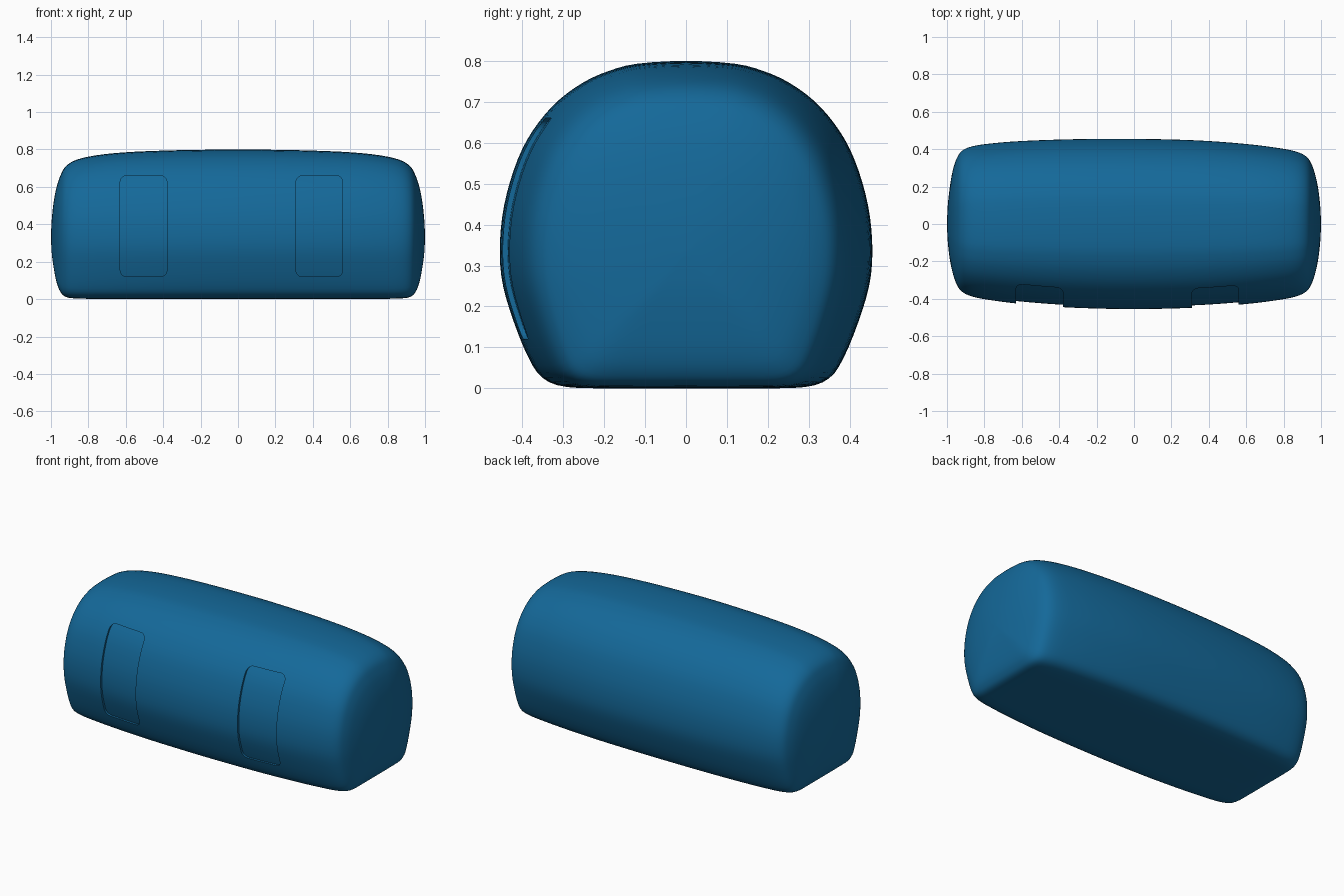
import bpy, bmesh, math

if "Cube" in bpy.data.objects:
    bpy.data.objects.remove(bpy.data.objects["Cube"])

# Half cross-section (y, z), from bottom centre to top centre
HALF = [(0, 0), (0.17, 0), (0.29, 0.003), (0.35, 0.025), (0.385, 0.075), (0.42, 0.16),
        (0.447, 0.25), (0.455, 0.33), (0.449, 0.42), (0.43, 0.505), (0.40, 0.585),
        (0.36, 0.65), (0.31, 0.705), (0.25, 0.748), (0.19, 0.775), (0.12, 0.793), (0, 0.80)]
MID = 0.33

# Distance from centre, then scale of: sides, fuller rear-left side, top, bottom
STATIONS = [(0, 1, 1, 1, 1), (0.2, 0.993, 1, 0.996, 1), (0.4, 0.975, 0.992, 0.987, 1),
            (0.6, 0.94, 0.975, 0.968, 0.998), (0.75, 0.9, 0.95, 0.936, 0.995),
            (0.86, 0.855, 0.915, 0.885, 0.99), (0.92, 0.795, 0.86, 0.81, 0.965),
            (0.95, 0.70, 0.76, 0.70, 0.88), (0.97, 0.57, 0.62, 0.57, 0.73),
            (0.985, 0.41, 0.43, 0.41, 0.5), (0.996, 0.2, 0.21, 0.2, 0.25), (1, 0, 0, 0, 0)]


def spline(pts, steps, closed=False):
    """Catmull-Rom curve through points of any dimension."""
    n, out = len(pts), []
    for i in range(n if closed else n - 1):
        ids = [(i + k) % n if closed else min(max(i + k, 0), n - 1) for k in (-1, 0, 1, 2)]
        a, b, c, d = (pts[j] for j in ids)
        for s in range(steps):
            t = s / steps
            out.append(tuple(0.5 * (2 * q + (r - p) * t + (2 * p - 5 * q + 4 * r - u) * t * t
                                    + (3 * q - p - 3 * r + u) * t ** 3)
                             for p, q, r, u in zip(a, b, c, d)))
    return out if closed else out + [pts[-1]]


def make_object(name, bm):
    bmesh.ops.recalc_face_normals(bm, faces=bm.faces)
    mesh = bpy.data.meshes.new(name)
    bm.to_mesh(mesh)
    bm.free()
    ob = bpy.data.objects.new(name, mesh)
    bpy.context.collection.objects.link(ob)
    return ob


def loft_body(name, shift=0.0):
    ring = spline(HALF + [(-y, z) for y, z in HALF[-2:0:-1]], 3, closed=True)
    left = [(-x, s, b, t, u) for x, s, b, t, u in STATIONS[:0:-1]]
    right = [(x, s, s, t, u) for x, s, b, t, u in STATIONS]
    bm = bmesh.new()
    rows = []
    for x, front, back, top, bottom in spline(left + right, 4):
        rows.append([bm.verts.new((x, y * (back if y > 0 else front) + shift,
                                   MID + (z - MID) * (top if z > MID else bottom)))
                     for y, z in ring])
    n = len(ring)
    for a, b in zip(rows, rows[1:]):
        for i in range(n):
            j = (i + 1) % n
            bm.faces.new((a[i], a[j], b[j], b[i]))
    bmesh.ops.remove_doubles(bm, verts=bm.verts, dist=1e-5)
    return make_object(name, bm)


def panel_cutter(name, cx):
    """Rounded rectangle extruded along y."""
    w, h, r, cz = 0.125, 0.27, 0.035, 0.39
    bm = bmesh.new()
    outline = []
    for k, (sx, sz) in enumerate([(1, 1), (-1, 1), (-1, -1), (1, -1)]):
        for i in range(7):
            a = math.radians(90 * k + 15 * i)
            outline.append(bm.verts.new((cx + sx * (w - r) + r * math.cos(a), -0.6,
                                         cz + sz * (h - r) + r * math.sin(a))))
    face = bm.faces.new(outline)
    ext = bmesh.ops.extrude_face_region(bm, geom=[face])
    for v in ext["geom"]:
        if isinstance(v, bmesh.types.BMVert):
            v.co.y = -0.2
    return make_object(name, bm)


def subtract(target, cutter):
    mod = target.modifiers.new("cut", 'BOOLEAN')
    mod.operation = 'DIFFERENCE'
    mod.solver = 'EXACT'
    mod.object = cutter
    bpy.context.view_layer.update()
    dg = bpy.context.evaluated_depsgraph_get()
    mesh = bpy.data.meshes.new_from_object(target.evaluated_get(dg))
    target.modifiers.clear()
    target.data = mesh


# Rounded pod body
body = loft_body("pod_body")

# Shallow recessed panels that follow the curved front
core = loft_body("recess_floor_helper", shift=0.013)
for cx in (-0.505, 0.435):
    cutter = panel_cutter("panel_cutter", cx)
    subtract(cutter, core)
    subtract(body, cutter)
    bpy.data.objects.remove(cutter)
bpy.data.objects.remove(core)

# Blue finish and smooth shading
blue = bpy.data.materials.new("blue")
blue.diffuse_color = (0.007, 0.14, 0.32, 1)
blue.use_nodes = True
blue.node_tree.nodes["Principled BSDF"].inputs["Base Color"].default_value = blue.diffuse_color
body.data.materials.clear()
body.data.materials.append(blue)
bpy.context.view_layer.objects.active = body
body.select_set(True)
bpy.ops.object.shade_smooth_by_angle(angle=math.radians(35))
